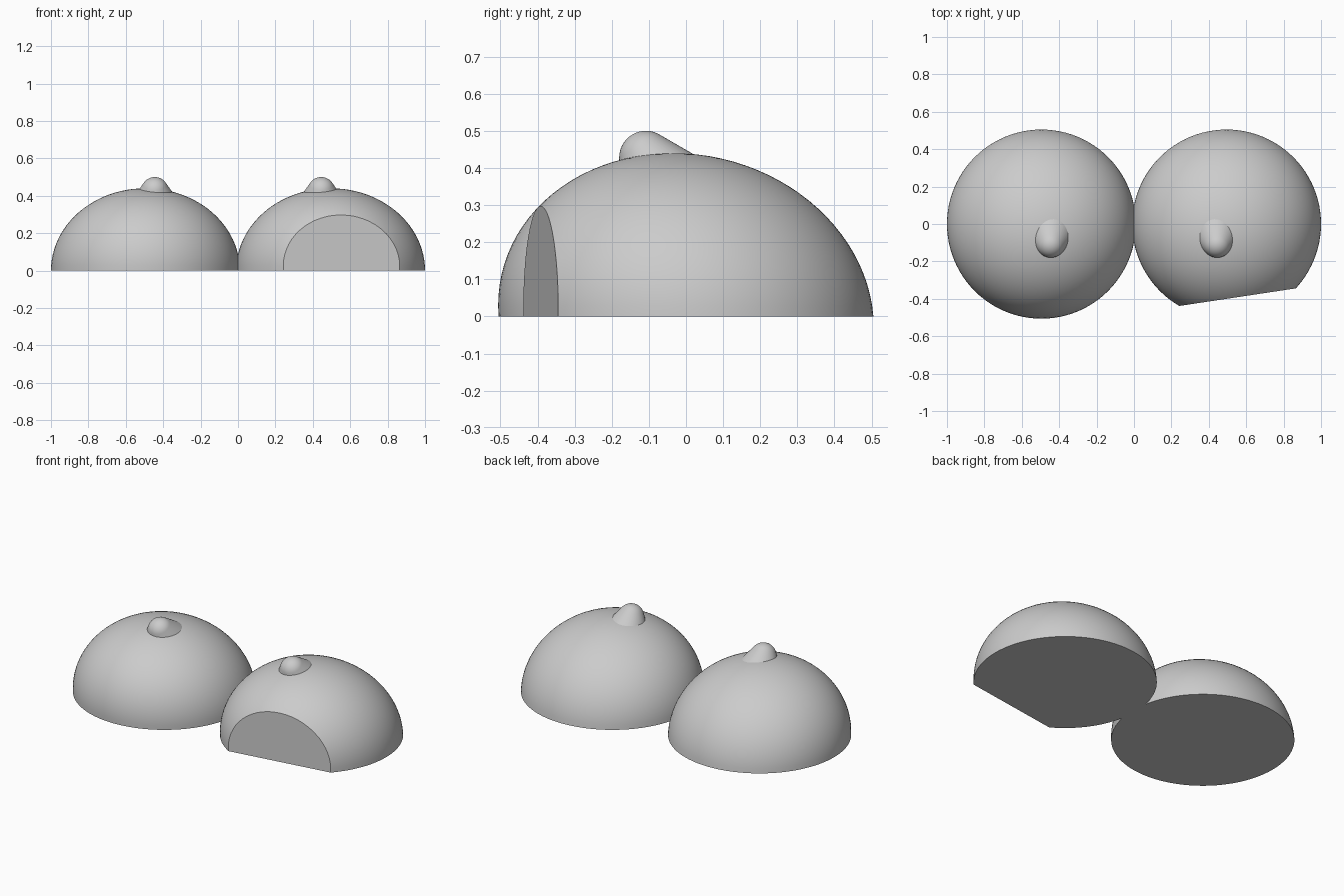
import bpy, bmesh, math
from mathutils import Matrix, Vector

cube = bpy.data.objects.get("Cube")
if cube:
    bpy.data.objects.remove(cube, do_unlink=True)

RADIUS, HEIGHT, CENTRE = 0.505, 0.44, 0.495
LEAN = -0.035 / HEIGHT          # forward lean of the dome per unit height

grey = bpy.data.materials.new("plain_grey")
grey.use_nodes = True
colour = (0.6, 0.6, 0.6, 1)
grey.diffuse_color = colour
grey.node_tree.nodes["Principled BSDF"].inputs["Base Color"].default_value = colour


def finish(bm, name):
    bmesh.ops.recalc_face_normals(bm, faces=bm.faces)
    mesh = bpy.data.meshes.new(name)
    bm.to_mesh(mesh)
    bm.free()
    mesh.materials.append(grey)
    obj = bpy.data.objects.new(name, mesh)
    bpy.context.collection.objects.link(obj)
    bpy.ops.object.select_all(action='DESELECT')
    obj.select_set(True)
    bpy.context.view_layer.objects.active = obj
    bpy.ops.object.shade_smooth_by_angle(angle=math.radians(35))
    return obj


def slice_off(bm, point, normal):
    """Remove everything on the normal side of a plane and cap the opening."""
    bmesh.ops.bisect_plane(bm, geom=bm.verts[:] + bm.edges[:] + bm.faces[:],
                           dist=1e-5, plane_co=point, plane_no=normal,
                           clear_outer=True)
    rim = [e for e in bm.edges if e.is_boundary]
    bmesh.ops.holes_fill(bm, edges=rim, sides=0)


def dome(name, side, flat=False):
    bm = bmesh.new()
    bmesh.ops.create_uvsphere(bm, u_segments=96, v_segments=48, radius=1)
    for v in bm.verts:
        z = v.co.z * HEIGHT
        v.co = (v.co.x * RADIUS + side * CENTRE, v.co.y * RADIUS + LEAN * z, z)
    slice_off(bm, Vector((0, 0, 0)), Vector((0, 0, -1)))
    if flat:
        # upright flat facet across the front
        start, end = Vector((0.25, -0.437, 0)), Vector((0.86, -0.345, 0))
        along = end - start
        slice_off(bm, start, Vector((along.y, -along.x, 0)))
    return finish(bm, name)


def knob(name, side):
    """Round-tipped cone, tilted towards the front and sunk into the dome."""
    tip, half, depth = 0.072, math.radians(30), 0.14
    profile = [(tip * math.sin(a), tip * math.cos(a))
               for a in [(math.pi / 2 - half) * i / 12 for i in range(13)]]
    r, z = profile[-1]
    profile.append((r + (z + depth) * math.tan(half), -depth))
    bm = bmesh.new()
    verts = [bm.verts.new((r, 0, z)) for r, z in profile]
    edges = [bm.edges.new(pair) for pair in zip(verts, verts[1:])]
    bmesh.ops.spin(bm, geom=verts + edges, cent=(0, 0, 0), axis=(0, 0, 1),
                   angle=math.tau, steps=48)
    bmesh.ops.remove_doubles(bm, verts=bm.verts, dist=1e-5)
    bmesh.ops.holes_fill(bm, edges=[e for e in bm.edges if e.is_boundary], sides=0)
    place = Matrix.Translation((side * 0.445, -0.108, 0.428))
    bm.transform(place @ Matrix.Rotation(math.radians(30), 4, 'X'))
    return finish(bm, name)


# Domes: the left one carries the flat facet
dome("right_dome", -1)
dome("left_dome", 1, flat=True)

# Knobs on top
for side, word in ((-1, "right"), (1, "left")):
    knob(word + "_knob", side)
